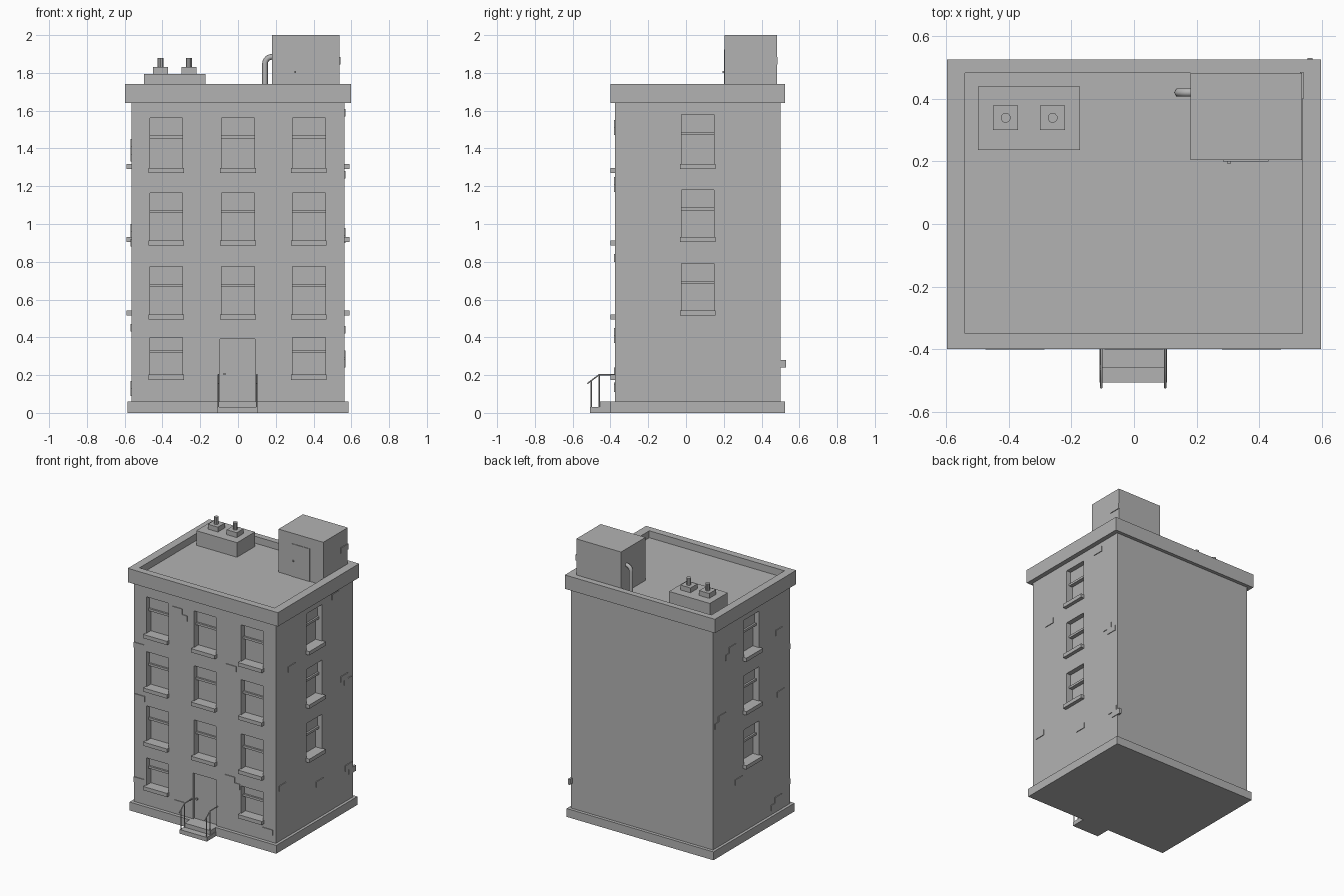
import bpy
import bmesh
from math import pi, sin, cos
from mathutils import Vector, Matrix

cube = bpy.data.objects.get("Cube")
if cube:
    bpy.data.objects.remove(cube, do_unlink=True)

GREY = (0.45, 0.45, 0.45, 1.0)
stone = bpy.data.materials.new("plain grey")
stone.use_nodes = True
stone.diffuse_color = GREY
stone.node_tree.nodes["Principled BSDF"].inputs["Base Color"].default_value = GREY


def finish(name, bm):
    mesh = bpy.data.meshes.new(name)
    bm.to_mesh(mesh)
    bm.free()
    mesh.materials.append(stone)
    obj = bpy.data.objects.new(name, mesh)
    bpy.context.collection.objects.link(obj)
    return obj


def boxes(name, spans):
    """One object made of boxes, each given as x, y and z ranges."""
    bm = bmesh.new()
    for span in spans:
        lows = Vector([min(s) for s in span])
        highs = Vector([max(s) for s in span])
        move = Matrix.Translation((lows + highs) / 2)
        bmesh.ops.create_cube(bm, size=1, matrix=move @ Matrix.Diagonal((*(highs - lows), 1)))
    return finish(name, bm)


def carve(obj, spans):
    """Cut boxes out of an object."""
    cutter = boxes("cutter", spans)
    cutter.hide_render = True
    mod = obj.modifiers.new("carve", "BOOLEAN")
    mod.operation = "DIFFERENCE"
    mod.solver = "EXACT"
    mod.object = cutter
    bpy.context.view_layer.objects.active = obj
    bpy.ops.object.modifier_apply(modifier=mod.name)
    bpy.data.objects.remove(cutter, do_unlink=True)


def tube(name, points, radius, sides=8):
    """A round bar that follows a path."""
    curve = bpy.data.curves.new(name, "CURVE")
    curve.dimensions = "3D"
    curve.bevel_depth = radius
    curve.bevel_resolution = sides // 4 - 1
    curve.use_fill_caps = True
    line = curve.splines.new("POLY")
    line.points.add(len(points) - 1)
    for p, co in zip(line.points, points):
        p.co = (*co, 1)
    curve.materials.append(stone)
    obj = bpy.data.objects.new(name, curve)
    bpy.context.collection.objects.link(obj)
    return obj


def cylinder(name, centre, radius, z0, z1, sides=10):
    bm = bmesh.new()
    bmesh.ops.create_cone(bm, cap_ends=True, segments=sides, radius1=radius, radius2=radius,
                          depth=z1 - z0, matrix=Matrix.Translation((*centre, (z0 + z1) / 2)))
    return finish(name, bm)


SIDE, FRONT, BACK = 0.565, -0.375, 0.5
ROOF = 1.69


def on_wall(wall, along, out, height):
    """Box spans for a part placed along, out from and up a wall."""
    if wall == "front":
        return along, [FRONT - o for o in out], height
    sign = 1 if wall == "left" else -1
    return [sign * (SIDE + o) for o in out], along, height


# Main block, footing and parapet
body = boxes("main_block", [((-SIDE, SIDE), (FRONT, BACK), (0.03, 1.66))])
boxes("footing", [((-0.585, 0.585), (-0.4, 0.523), (0, 0.06))])
parapet = boxes("parapet", [((-0.598, 0.598), (-0.4, 0.525), (1.64, 1.74))])
carve(parapet, [((-0.54, 0.538), (-0.35, 0.482), (ROOF, 1.8))])

# Window list: wall, middle, sill height, top
windows = []
for sill, top in ((0.175, 0.4), (0.495, 0.775), (0.885, 1.165), (1.27, 1.56)):
    for middle in (-0.38, 0, 0.375):
        if middle or sill > 0.2:
            windows.append(("front", middle, sill, top))
for sill, top in ((0.515, 0.79), (0.905, 1.18), (1.29, 1.58)):
    for wall in ("left", "right"):
        windows.append((wall, 0.062, sill, top))

# Window openings, sills and sashes
DEPTH = 0.05
holes, sills, sashes, rails = [], [], [], []
for wall, middle, sill, top in windows:
    wide = (middle - 0.087, middle + 0.087)
    rail = top - (0.075 if sill < 0.2 else 0.1)
    holes.append(on_wall(wall, wide, (-DEPTH, 0.02), (sill + 0.015, top)))
    sills.append(on_wall(wall, (middle - 0.094, middle + 0.094), (-DEPTH, 0.026),
                         (sill, sill + 0.027)))
    sashes.append(on_wall(wall, wide, (-DEPTH, -0.035), (rail, top)))
    rails.append(on_wall(wall, wide, (-DEPTH, -0.022), (rail - 0.008, rail + 0.008)))
holes.append(on_wall("front", (-0.095, 0.09), (-0.015, 0.02), (0.05, 0.39)))
carve(body, holes)
boxes("window_sills", sills)
boxes("upper_sashes", sashes)
boxes("meeting_rails", rails)

# Front steps
boxes("front_steps", [((-0.11, 0.106), (-0.507, -0.39), (0, 0.03)),
                      ((-0.106, 0.102), (-0.46, -0.37), (0.02, 0.06))])
boxes("door_knob", [((-0.078, -0.066), (-0.374, -0.358), (0.2, 0.212))])

# Handrails beside the steps
for name, x in (("right", -0.104), ("left", 0.1)):
    tube(name + "_handrail", [(x, -0.37, 0.202), (x, -0.46, 0.202), (x, -0.523, 0.155)], 0.004)
    tube(name + "_upper_post", [(x, -0.46, 0.03), (x, -0.46, 0.2)], 0.004)
    tube(name + "_lower_post", [(x, -0.502, 0.02), (x, -0.502, 0.17)], 0.004)

# Stair hut on the roof, with its door
boxes("roof_hut", [((0.18, 0.537), (0.204, 0.482), (ROOF - 0.01, 2.0))])
boxes("hut_door", [((0.285, 0.43), (0.2, 0.21), (ROOF, 1.925))])
boxes("hut_door_knob", [((0.298, 0.308), (0.192, 0.204), (1.8, 1.81))])

# Vent pipe bending into the hut
bend = [(0.18 - 0.037 * cos(a), 0.42, 1.848 + 0.037 * sin(a))
        for a in [i * pi / 12 for i in range(7)]]
tube("vent_pipe", [(0.143, 0.42, ROOF - 0.01)] + bend + [(0.2, 0.42, 1.885)], 0.015)

# Chimney plinth with two pots
boxes("chimney_plinth", [((-0.498, -0.173), (0.236, 0.44), (ROOF - 0.01, 1.795))])
for x in (-0.41, -0.26):
    boxes("pot_base", [((x - 0.04, x + 0.04), (0.3, 0.378), (1.79, 1.83))])
    cylinder("chimney_pot", (x, 0.339), 0.016, 1.82, 1.88)

# Raised bricks: wall, position, height, number of courses
bricks = [
    ("front", -0.22, 1.53, 2), ("front", -0.525, 1.19, 1), ("front", -0.52, 0.82, 1),
    ("front", 0.21, 1.23, 1), ("front", -0.525, 0.22, 1), ("front", 0.2, 0.43, 2),
    ("front", 0.5, 0.13, 1), ("front", -0.2, 0.14, 1),
    ("left", 0.3, 1.59, 1), ("left", -0.2, 1.26, 1), ("left", 0.4, 0.96, 2),
    ("left", -0.3, 0.44, 1), ("left", 0.12, 0.31, 1), ("left", 0.45, 0.3, 2),
    ("right", 0.28, 1.43, 2), ("right", -0.25, 1.35, 1), ("right", 0.4, 0.98, 2),
    ("right", -0.27, 0.9, 1), ("right", 0.21, 0.45, 1), ("right", -0.24, 0.15, 2),
]
raised = []
for wall, middle, z, courses in bricks:
    for row in range(courses):
        u = middle + row * 0.04
        raised.append(on_wall(wall, (u - 0.04, u + 0.04), (-0.01, 0.005),
                              (z - row * 0.04 - 0.02, z - row * 0.04 + 0.02)))
raised.append(((0.53, 0.542), (0.4, 0.485), (1.845, 1.885)))
boxes("raised_bricks", raised)
